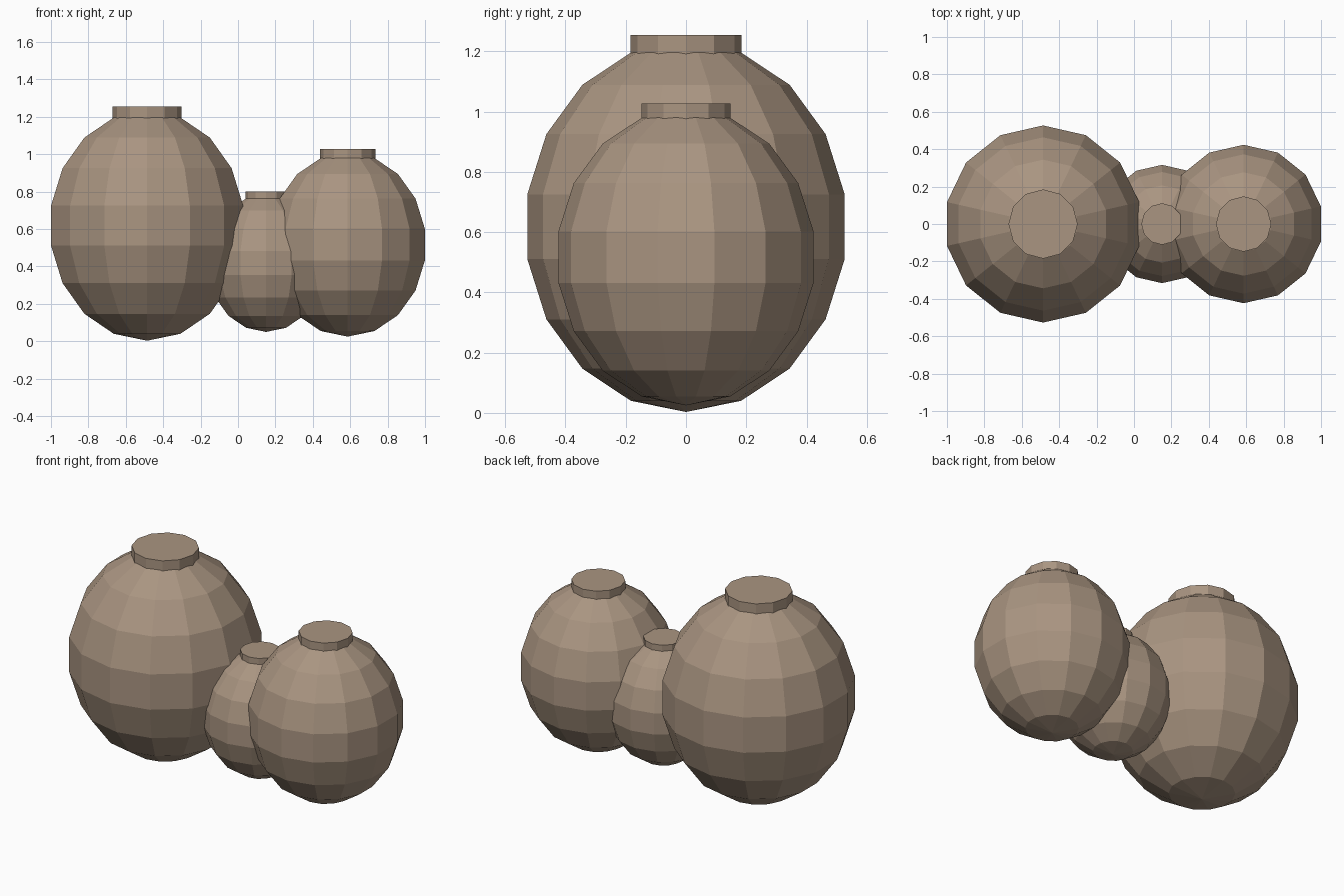
import bpy, bmesh
from math import sin, cos, pi

if "Cube" in bpy.data.objects:
    bpy.data.objects.remove(bpy.data.objects["Cube"])

clay = bpy.data.materials.new("clay")
clay.diffuse_color = (0.40, 0.30, 0.22, 1)
clay.use_nodes = True
clay.node_tree.nodes["Principled BSDF"].inputs["Base Color"].default_value = clay.diffuse_color


def lathe(name, x, profile, sides):
    """Revolve (radius, z) points about a vertical axis at x, flat shaded.
    A vertex always lies on the +y and -y side."""
    bm = bmesh.new()
    rings = []
    for r, z in profile:
        if r < 1e-6:
            rings.append([bm.verts.new((0, 0, z))] * sides)
        else:
            rings.append([bm.verts.new((r * cos(pi / 2 + 2 * pi * i / sides),
                                        r * sin(pi / 2 + 2 * pi * i / sides), z))
                          for i in range(sides)])
    for low, high in zip(rings, rings[1:]):
        for i in range(sides):
            j = (i + 1) % sides
            corners = list(dict.fromkeys((low[i], low[j], high[j], high[i])))
            bm.faces.new(corners)
    # flat caps on open ends
    if profile[0][0] > 1e-6:
        bm.faces.new(rings[0][::-1])
    if profile[-1][0] > 1e-6:
        bm.faces.new(rings[-1])
    bmesh.ops.recalc_face_normals(bm, faces=bm.faces)
    me = bpy.data.meshes.new(name)
    bm.to_mesh(me)
    bm.free()
    me.materials.append(clay)
    ob = bpy.data.objects.new(name, me)
    ob.location.x = x
    bpy.context.collection.objects.link(ob)


def pot(name, x, z, radius, half_height, rim_r, rim_low, rim_top):
    # egg-shaped body: 14 segments, 9 rings
    body = [(radius * sin(pi * k / 9), z - half_height * cos(pi * k / 9))
            for k in range(10)]
    body[0], body[-1] = (0, z - half_height), (0, z + half_height)
    lathe(name + "_body", x, body, 14)
    # short solid collar: 12 sides
    lathe(name + "_rim", x, [(rim_r, rim_low), (rim_r, rim_top)], 12)


pot("large_pot", -0.486, 0.618, 0.535, 0.615, 0.185, 1.19, 1.254)
pot("small_pot", 0.15, 0.418, 0.321, 0.368, 0.111, 0.763, 0.80)
pot("medium_pot", 0.586, 0.517, 0.430, 0.492, 0.148, 0.976, 1.027)
